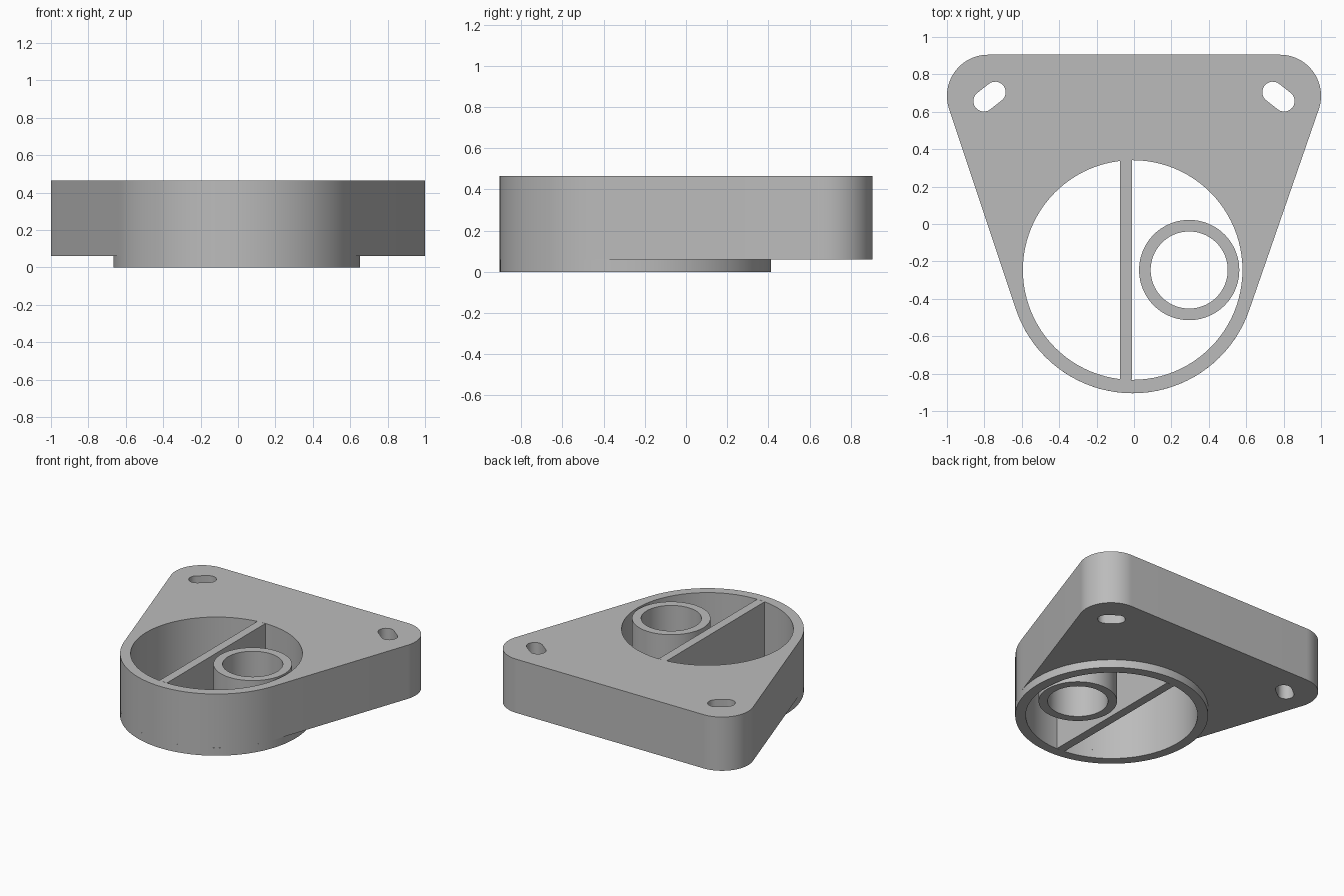
import bpy
from math import sin, cos, pi, atan2, acos, hypot, radians

cube = bpy.data.objects.get("Cube")
if cube:
    bpy.data.objects.remove(cube, do_unlink=True)

HEIGHT, STEP = 0.465, 0.06
CENTRE, OUTER, INNER = (-0.007, -0.246), 0.659, 0.587
TUBE = (0.295, -0.246)
CORNER_X, CORNER_Y, CORNER_R = 0.78, 0.685, 0.22

grey = bpy.data.materials.new("plain_grey")
grey.use_nodes = True
colour = (0.5, 0.5, 0.5, 1)
grey.diffuse_color = colour
grey.node_tree.nodes["Principled BSDF"].inputs["Base Color"].default_value = colour


def arc(c, r, a0, a1, n):
    return [(c[0] + r * cos(a0 + (a1 - a0) * i / n),
             c[1] + r * sin(a0 + (a1 - a0) * i / n)) for i in range(n + 1)]


def circle(c, r, n=96):
    return arc(c, r, 0, 2 * pi, n)[:-1]


def hull(circles, n=32):
    """Outline around circles (x, y, r) listed counter-clockwise."""
    normals = []
    for (x0, y0, r0), (x1, y1, r1) in zip(circles, circles[1:] + circles[:1]):
        dx, dy = x1 - x0, y1 - y0
        normals.append(atan2(dy, dx) - acos((r0 - r1) / hypot(dx, dy)))
    points = []
    for i, (x, y, r) in enumerate(circles):
        start = normals[i - 1]
        points += arc((x, y), r, start, start + (normals[i] - start) % (2 * pi), n)
    return points


def solid(name, loops, z0, z1):
    """Extrude a flat profile; loops after the first are holes."""
    curve = bpy.data.curves.new(name, "CURVE")
    curve.dimensions, curve.fill_mode = "2D", "BOTH"
    curve.extrude = (z1 - z0) / 2
    for loop in loops:
        spline = curve.splines.new("POLY")
        spline.points.add(len(loop) - 1)
        for point, (x, y) in zip(spline.points, loop):
            point.co = (x, y, 0, 1)
        spline.use_cyclic_u = True
    obj = bpy.data.objects.new(name, curve)
    obj.location.z = (z0 + z1) / 2
    bpy.context.collection.objects.link(obj)
    bpy.ops.object.select_all(action="DESELECT")
    obj.select_set(True)
    bpy.context.view_layer.objects.active = obj
    bpy.ops.object.convert(target="MESH")
    obj = bpy.context.object
    obj.data.materials.clear()
    obj.data.materials.append(grey)
    # Weld caps to walls, so the edges shade correctly
    weld = obj.modifiers.new("Weld", "WELD")
    weld.merge_threshold = 0.0001
    bpy.ops.object.modifier_apply(modifier=weld.name)
    bpy.ops.object.shade_smooth_by_angle(angle=radians(30))
    return obj


# Rounded triangular body with the large opening and two slanted slots
outline = hull([(*CENTRE, OUTER), (CORNER_X, CORNER_Y, CORNER_R),
                (-CORNER_X, CORNER_Y, CORNER_R)])
slots = [hull([(s * 0.803, 0.657, 0.056), (s * 0.742, 0.705, 0.056)], 12)
         for s in (-1, 1)]
solid("body", [outline, circle(CENTRE, INNER), *slots], STEP, HEIGHT)

# Round rim standing below the body
solid("lower_rim", [circle(CENTRE, OUTER), circle(CENTRE, INNER)], 0, STEP)

# Dividing wall across the opening
x0, x1 = -0.075, -0.01
y0, y1 = CENTRE[1] - 0.585, CENTRE[1] + 0.585
solid("divider", [[(x0, y0), (x1, y0), (x1, y1), (x0, y1)]], 0, HEIGHT)

# Tube beside the divider
solid("tube", [circle(TUBE, 0.268), circle(TUBE, 0.206)], 0, HEIGHT)
